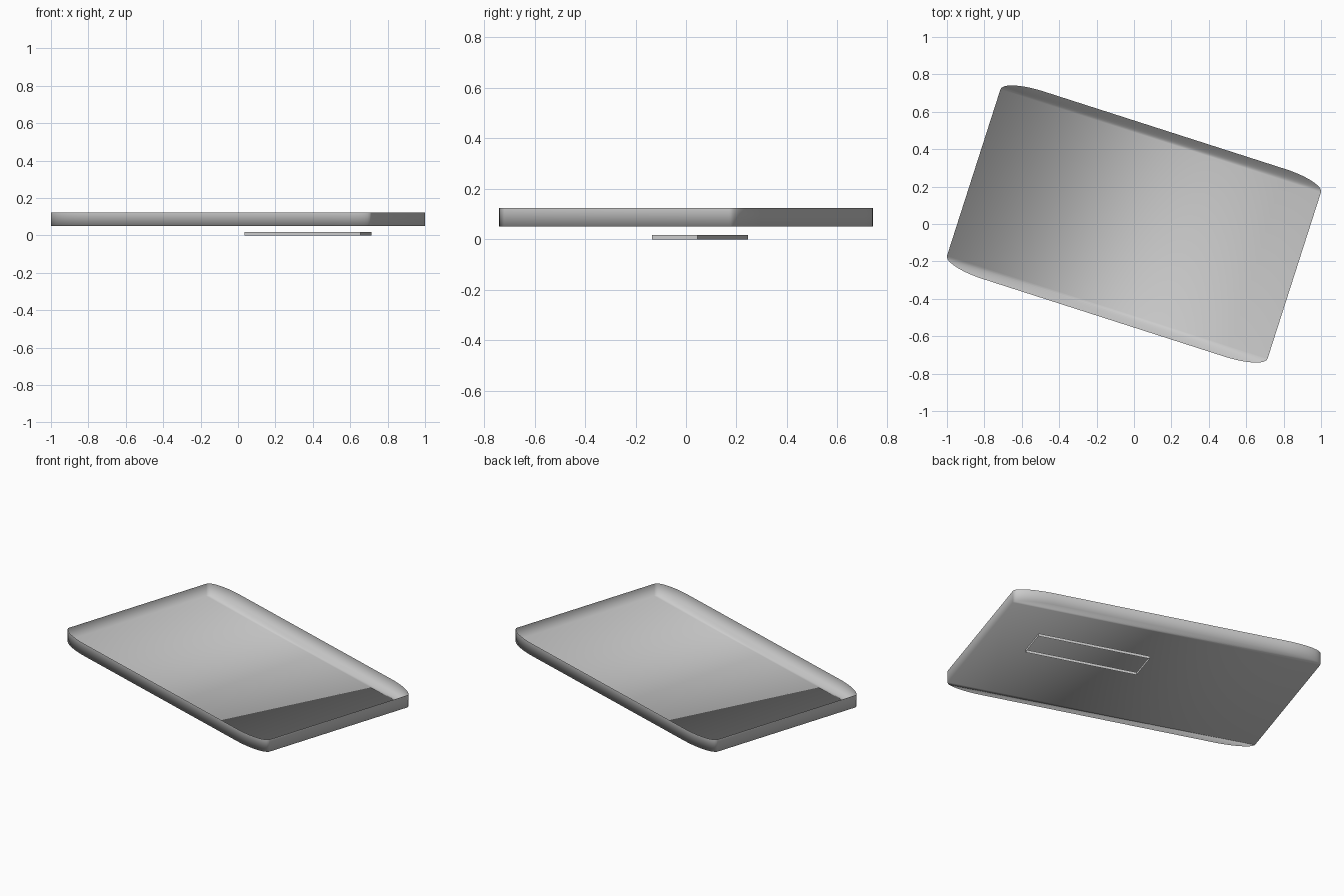
import bpy, bmesh, math
from mathutils import Matrix

cube = bpy.data.objects.get("Cube")
if cube:
    bpy.data.objects.remove(cube, do_unlink=True)

TURN = Matrix.Rotation(math.radians(-17.8), 4, 'Z')

grey = bpy.data.materials.new("plain grey")
grey.use_nodes = True
grey.diffuse_color = (0.6, 0.6, 0.6, 1)
grey.node_tree.nodes["Principled BSDF"].inputs["Base Color"].default_value = (0.6, 0.6, 0.6, 1)


def finish(bm, name, smooth):
    """Turn the finished mesh into place and link it."""
    bmesh.ops.transform(bm, matrix=TURN, verts=bm.verts)
    for face in bm.faces:
        face.smooth = smooth
    mesh = bpy.data.meshes.new(name)
    bm.to_mesh(mesh)
    bm.free()
    mesh.materials.append(grey)
    bpy.context.collection.objects.link(bpy.data.objects.new(name, mesh))


def raise_rim(bm, height):
    """Pull the open outline straight up into a thin wall."""
    rim = [e for e in bm.edges if len(e.link_faces) == 1]
    made = bmesh.ops.extrude_edge_only(bm, edges=rim)["geom"]
    verts = [g for g in made if isinstance(g, bmesh.types.BMVert)]
    bmesh.ops.translate(bm, vec=(0, 0, height), verts=verts)


# Open tray: floor in crosswise rows with stretched round corners, thin wall
half_len, half_wid, corner_len, corner_wid = 0.9, 0.527, 0.22, 0.06
steps = 12
quarter = []
for i in range(steps + 1):
    a = math.pi / 2 * i / steps
    quarter.append((half_len - corner_len * (1 - math.cos(a)),
                    half_wid - corner_wid * (1 - math.sin(a))))
outline = [(u, -v) for u, v in reversed(quarter)] + quarter

bm = bmesh.new()
rows = [[bm.verts.new((s * u, v, 0.05)) for s in (-1, 1)] for u, v in outline]
for (l0, r0), (l1, r1) in zip(rows, rows[1:]):
    bm.faces.new((l0, l1, r1, r0))
raise_rim(bm, 0.073)
finish(bm, "tray", True)

# Low rectangular foot ring under one side of the tray
bm = bmesh.new()
cx, cy, hl, hw = 0.34, 0.167, 0.326, 0.095
floor = bm.faces.new([bm.verts.new((cx + a * hl, cy + b * hw, 0))
                      for a, b in ((-1, -1), (-1, 1), (1, 1), (1, -1))])
raise_rim(bm, 0.017)
bmesh.ops.delete(bm, geom=[floor], context='FACES_ONLY')
finish(bm, "foot_ring", False)
